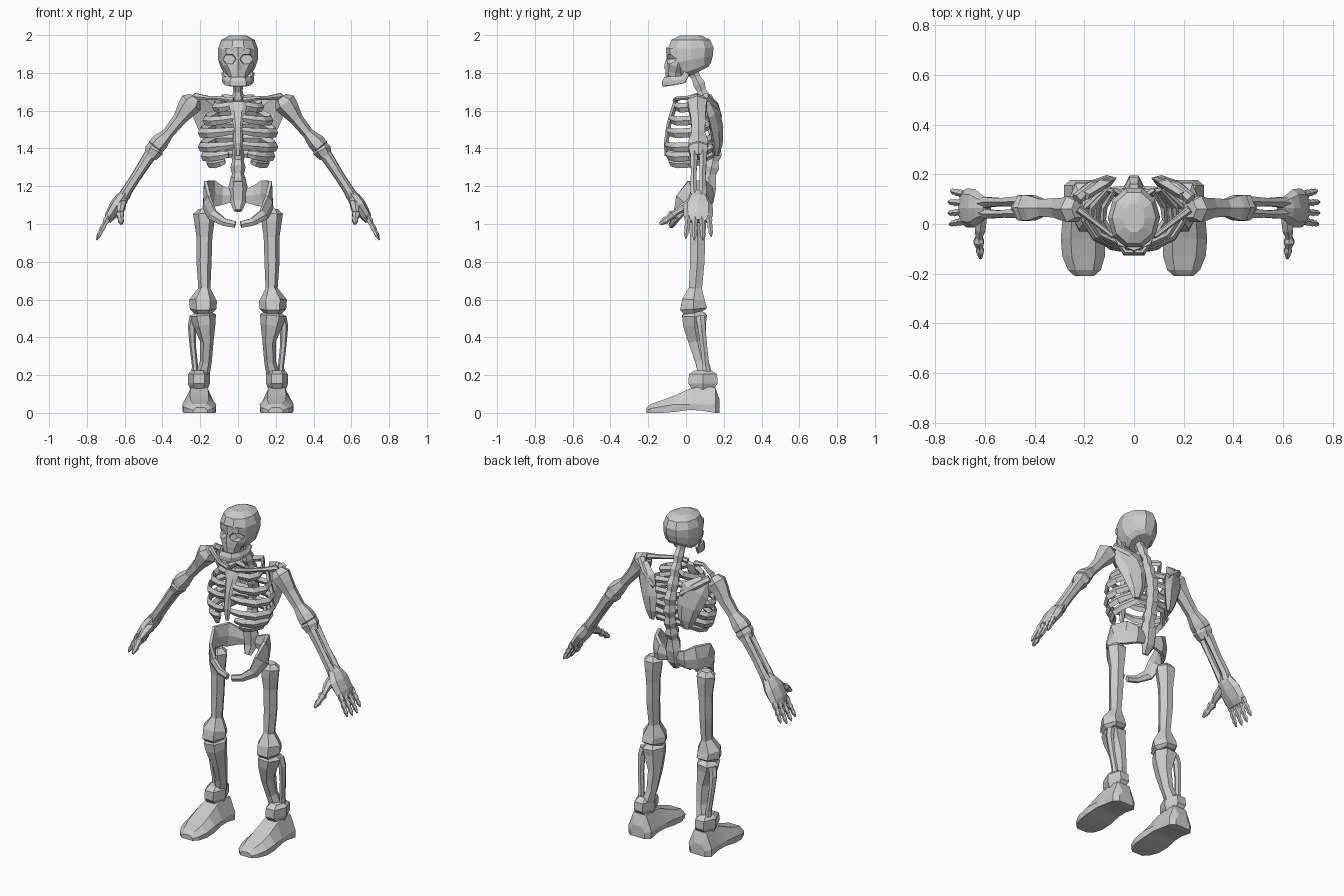
import bpy, bmesh
from math import sin, cos, pi
from mathutils import Vector as V


def skin(name, rings, mirror=False):
    """Join rings of points into a closed, flat-shaded skin."""
    bm = bmesh.new()
    loops = [[bm.verts.new(p) for p in r] for r in rings]
    n = len(loops[0])
    for a, b in zip(loops, loops[1:]):
        for i in range(n):
            j = (i + 1) % n
            bm.faces.new((a[i], a[j], b[j], b[i]))
    bm.faces.new(loops[0])
    bm.faces.new(loops[-1])
    bmesh.ops.recalc_face_normals(bm, faces=bm.faces)
    me = bpy.data.meshes.new(name)
    bm.to_mesh(me)
    bm.free()
    ob = bpy.data.objects.new(name, me)
    bpy.context.collection.objects.link(ob)
    if mirror:
        ob.modifiers.new("mirror", 'MIRROR')
    return ob


def bone(name, pts, n=6, ref=(0, 1, 0), mirror=True):
    """Faceted tube; each point is x, y, z, radius across ref, radius along ref."""
    P = [V(p[:3]) for p in pts]
    rings = []
    for i, p in enumerate(pts):
        t = (P[min(i + 1, len(P) - 1)] - P[max(i - 1, 0)]).normalized()
        u = t.cross(V(ref)).normalized()
        v = u.cross(t)
        rings.append([P[i] + u * p[3] * cos(2 * pi * k / n) + v * p[4] * sin(2 * pi * k / n)
                      for k in range(n)])
    return skin(name, rings, mirror)


# skull: cranium, face with eye sockets, nose, jaw
cranium = bone("cranium", [
    (0, .055, 1.80, .06, .075), (0, .045, 1.82, .088, .098), (0, .028, 1.87, .105, .122),
    (0, .025, 1.93, .105, .127), (0, .025, 1.975, .088, .108), (0, .025, 1.998, .045, .06)], 10, mirror=False)
face = bone("face", [
    (0, -.057, 1.77, .048, .05), (0, -.055, 1.80, .058, .054), (0, -.045, 1.835, .084, .062),
    (0, -.04, 1.87, .086, .064), (0, -.03, 1.92, .09, .078)], 8, mirror=False)
sockets = bone("eye_socket_cutter", [(.047, -.2, 1.873, .045, .034), (.046, -.045, 1.873, .034, .026)],
               6, (0, 0, 1))
sockets.hide_render = True
sockets.hide_viewport = True
for ob in (cranium, face):
    m = ob.modifiers.new("sockets", 'BOOLEAN')
    m.operation = 'DIFFERENCE'
    m.object = sockets
bone("nose_bridge", [(0, -.10, 1.815, .022, .012), (0, -.10, 1.84, .018, .015), (0, -.085, 1.895, .01, .012)],
     4, mirror=False)
jaw = [(.077, .005, 1.80, .01, .018), (.074, -.015, 1.765, .01, .024), (.06, -.075, 1.757, .012, .027),
       (.037, -.115, 1.753, .012, .029)]
bone("jaw", jaw + [(-x, y, z, a, b) for x, y, z, a, b in reversed(jaw)], 6, (0, .3, 1), mirror=False)

# spine with a jagged ridge down the back
path = [(.035, 1.81, .03), (.07, 1.74, .03), (.095, 1.67, .034), (.125, 1.59, .036), (.15, 1.51, .038),
        (.155, 1.44, .038), (.15, 1.37, .038), (.135, 1.30, .04), (.12, 1.23, .04)]
spine = []
for (y, z, r), (y2, z2, r2) in zip(path, path[1:]):
    spine += [(0, y, z, r, r * 1.2), (0, (y + y2) / 2, (z + z2) / 2, r * .8, r * .9)]
bone("spine", spine + [(0, .12, 1.22, .04, .045)], 6, mirror=False)
bone("sacrum", [(0, .12, 1.25, .038, .04), (0, .125, 1.19, .052, .04), (0, .12, 1.12, .045, .03),
                (0, .095, 1.07, .022, .015)], 6, mirror=False)

# rib cage
bone("sternum", [(0, -.055, 1.645, .05, .014), (0, -.068, 1.60, .042, .016), (0, -.09, 1.53, .026, .014),
                 (0, -.105, 1.43, .024, .014), (0, -.105, 1.36, .012, .010)], 6, mirror=False)
ribs = [(1.63, .125, -.055, .025), (1.56, .175, -.082, .025), (1.495, .20, -.096, .02),
        (1.42, .20, -.104, .022), (1.37, .185, -.102, .05), (1.335, .155, -.085, .07)]
for i, (z, w, yf, xe) in enumerate(ribs):
    zb = z + .035
    bone(f"rib_{i + 1}", [
        (.02, .095 + .05 * min(1, i / 3), zb, .010, .018), (w * .6, .135, zb, .013, .022),
        (w * .95, .07, z, .013, .025), (w, .015, z - .012, .013, .025),
        (w * .78, yf * .55, z - .015, .013, .025), (xe + .3 * (w - xe), yf * .92, z - .008, .012, .022),
        (xe, yf, z, .010, .017)], 4, (0, 0, 1))

# shoulder girdle
bone("collarbone", [(.025, -.055, 1.655, .016, .016), (.09, -.045, 1.665, .011, .012),
                    (.16, .01, 1.668, .012, .012), (.225, .06, 1.675, .016, .02)], 6, (0, 0, 1))
bone("shoulder_blade", [(.205, .11, 1.66, .035, .02), (.165, .145, 1.60, .085, .024),
                        (.135, .163, 1.50, .072, .028), (.122, .168, 1.42, .05, .022),
                        (.118, .162, 1.36, .022, .01)], 6, (.35, 1, 0))
bone("shoulder_blade_ridge", [(.09, .18, 1.57, .012, .016), (.17, .155, 1.63, .018, .02),
                              (.23, .10, 1.675, .025, .02)], 6, (0, 0, 1))

# arms
bone("upper_arm", [(.225, .06, 1.667, .035, .04), (.248, .06, 1.64, .062, .06), (.275, .06, 1.605, .052, .052),
                   (.31, .065, 1.555, .036, .045), (.37, .065, 1.48, .03, .04), (.412, .065, 1.435, .046, .058),
                   (.435, .065, 1.41, .046, .06), (.445, .065, 1.395, .03, .04)])
bone("elbow", [(.425, .07, 1.43, .035, .045), (.445, .065, 1.39, .05, .06), (.465, .065, 1.355, .035, .045)])
for nm, y0, y1, r in (("outer_forearm", .043, .04, .021), ("inner_forearm", .09, .088, .023)):
    bone(nm, [(.445, y0, 1.39, r * 1.5, r), (.475, y0, 1.35, r * 1.4, r), (.535, y1, 1.257, r * 1.2, r * .8),
              (.585, y1, 1.18, r * 1.2, r), (.605, y1 * .8 + .013, 1.145, r * 1.4, r * 1.2)])

# hands
bone("palm", [(.592, .065, 1.17, .02, .04), (.615, .065, 1.135, .036, .055), (.64, .063, 1.10, .038, .078),
              (.675, .065, 1.045, .03, .078), (.692, .065, 1.015, .018, .065)], 8)
for i in range(4):
    y = .012 + .036 * i
    f = y + (y - .065) * .25
    L = (.93, 1, 1, .85)[i]
    bone(f"finger_{i + 1}", [(.685 + s * .063 * L, y + (f - y) * s, 1.04 - s * .125 * L, r, r) for s, r in
                             ((0, .016), (.2, .018), (.35, .012), (.52, .016), (.66, .011), (.8, .013), (1, .004))], 5)
bone("thumb", [(.615, .03, 1.11, .024, .026), (.62, -.02, 1.085, .024, .025), (.625, -.055, 1.06, .015, .015),
               (.625, -.07, 1.05, .024, .024), (.622, -.095, 1.03, .015, .015), (.62, -.108, 1.02, .02, .018),
               (.618, -.138, 1.0, .008, .007)], 6, (1, 0, 0))

# pelvis
bone("hip_bone", [(.035, .125, 1.15, .016, .04), (.085, .128, 1.15, .02, .058), (.135, .095, 1.16, .02, .082),
                  (.165, .035, 1.163, .018, .08), (.166, -.01, 1.118, .017, .06), (.138, -.045, 1.05, .017, .035),
                  (.075, -.068, 1.01, .017, .023), (.015, -.078, .997, .015, .02)], 6, (0, 0, 1))

# legs
bone("thigh_bone", [(.18, .06, 1.082, .03, .03), (.178, .06, 1.055, .06, .055), (.178, .06, 1.01, .053, .055),
                    (.178, .062, .93, .042, .046), (.18, .06, .80, .040, .044), (.178, .05, .66, .032, .04),
                    (.185, .04, .595, .074, .07), (.185, .04, .55, .07, .082), (.185, .045, .53, .05, .06)])
bone("shin_bone", [(.185, .045, .545, .03, .04), (.185, .045, .515, .068, .076), (.178, .045, .47, .06, .07),
                   (.165, .06, .38, .036, .055), (.17, .085, .27, .031, .04), (.185, .10, .21, .036, .042),
                   (.195, .10, .15, .035, .05)])
bone("outer_shin_bone", [(.232, .075, .51, .024, .026), (.244, .082, .46, .022, .024), (.240, .093, .36, .017, .021),
                         (.228, .105, .25, .016, .021), (.228, .11, .19, .02, .024)])
bone("ankle", [(.207, .09, .225, .04, .05), (.207, .09, .205, .058, .086), (.207, .09, .155, .058, .09),
               (.207, .09, .12, .045, .06)])

# feet: cross-sections from heel to toe (y, centre x, height, half width, arch lift)
rings = []
for y, x, h, w, lift in ((.178, .205, .07, .05, .0), (.155, .205, .135, .078, 0), (.08, .205, .14, .076, .012),
                         (.02, .205, .128, .083, .016), (-.06, .205, .092, .09, .005), (-.13, .203, .066, .086, 0),
                         (-.185, .20, .048, .066, 0), (-.21, .20, .028, .038, 0)):
    e = min(.045, h * .5)
    rings.append([(x + sx * w, y, z) for sx, z in
                  ((-.97, lift), (-1, max(e, lift + .01)), (-.55, h), (.55, h), (1, max(e, lift + .01)), (.97, lift))])
skin("foot", rings, True)
